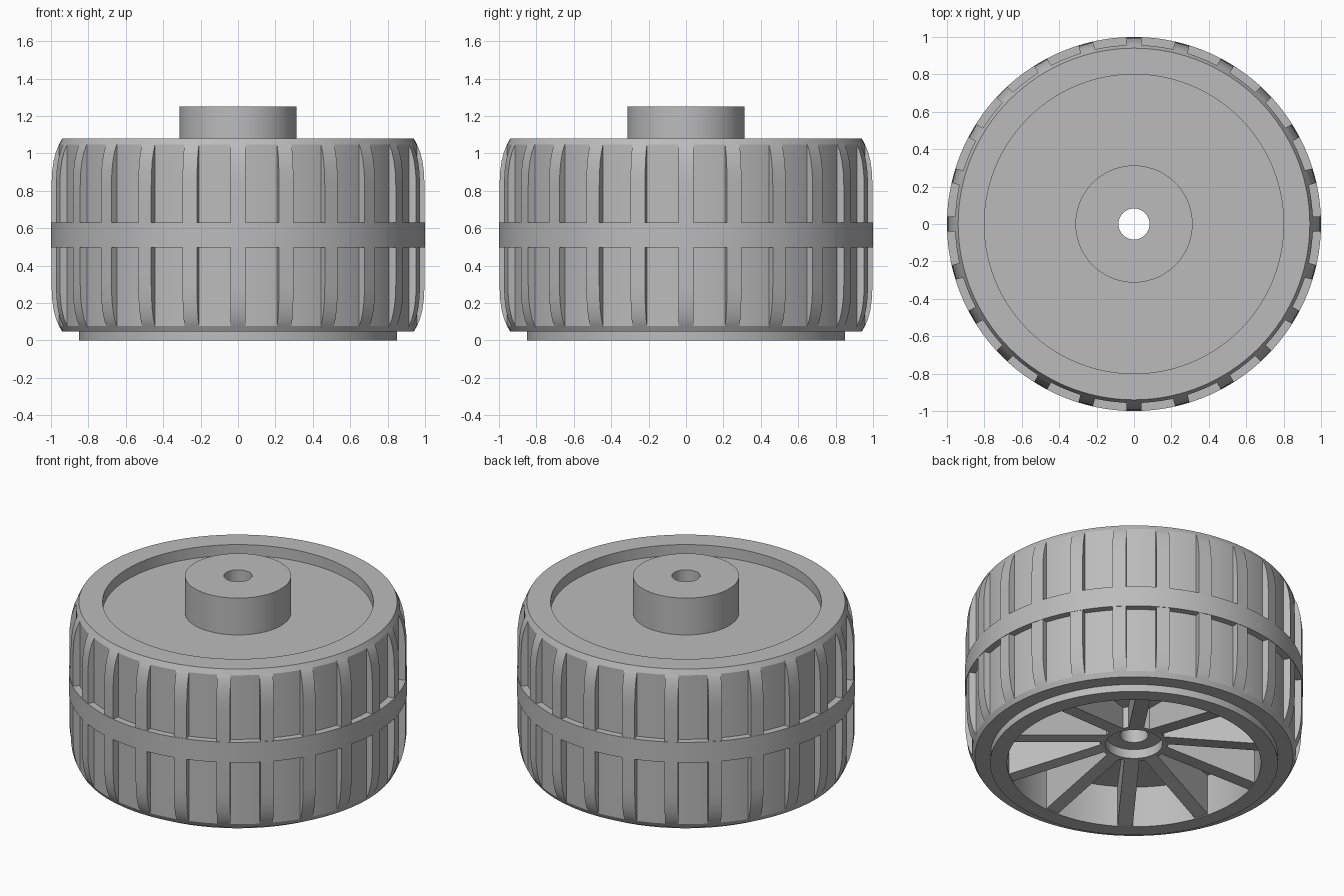
import bpy, bmesh, math
from mathutils import Matrix, Vector

cube = bpy.data.objects.get("Cube")
if cube:
    bpy.data.objects.remove(cube, do_unlink=True)

grey = bpy.data.materials.new("plain grey")
grey.use_nodes = True
colour = (0.5, 0.5, 0.5, 1)
grey.diffuse_color = colour
grey.node_tree.nodes["Principled BSDF"].inputs["Base Color"].default_value = colour


def finish(bm, name):
    bmesh.ops.remove_doubles(bm, verts=bm.verts, dist=0.0002)
    bmesh.ops.recalc_face_normals(bm, faces=bm.faces)
    mesh = bpy.data.meshes.new(name)
    bm.to_mesh(mesh)
    bm.free()
    mesh.materials.append(grey)
    ob = bpy.data.objects.new(name, mesh)
    bpy.context.collection.objects.link(ob)
    bpy.ops.object.select_all(action='DESELECT')
    ob.select_set(True)
    bpy.context.view_layer.objects.active = ob
    bpy.ops.object.shade_smooth_by_angle(angle=math.radians(25))
    return ob


def lathe(name, profile, steps=120):
    """Spin a closed (radius, height) outline around the axle."""
    bm = bmesh.new()
    verts = [bm.verts.new((r, 0, z)) for r, z in profile]
    edges = [bm.edges.new((verts[i - 1], verts[i])) for i in range(len(verts))]
    bmesh.ops.spin(bm, geom=verts + edges, cent=(0, 0, 0), axis=(0, 0, 1),
                   angle=math.tau, steps=steps, use_merge=True)
    return finish(bm, name)


def radial_plates(name, profile, width, count, start=0.0):
    """Thicken a (radius, height) outline and repeat it around the axle."""
    bm = bmesh.new()
    for i in range(count):
        turn = Matrix.Rotation(math.radians(start) + math.tau * i / count, 3, 'Z')
        sides = [[bm.verts.new(turn @ Vector((r, y, z))) for r, z in profile]
                 for y in (-width / 2, width / 2)]
        for side in sides:
            bm.faces.new(side)
        a, b = sides
        for k in range(len(a)):
            bm.faces.new((a[k - 1], a[k], b[k], b[k - 1]))
    return finish(bm, name)


# Hub, top disc and hollow underside with its rim
lathe("wheel_core", [
    (0.083, 1.25), (0.313, 1.25), (0.313, 1.01), (0.80, 1.01), (0.80, 0.05),
    (0.85, 0.05), (0.85, 0), (0.75, 0), (0.75, 0.27), (0.20, 0.27),
    (0.20, 0.13), (0.168, 0.13), (0.168, 0.19), (0.083, 0.19)])

# Tyre body with chamfered shoulders
lathe("tyre", [
    (0.80, 1.08), (0.94, 1.08), (0.957, 1.047), (0.957, 0.077),
    (0.94, 0.047), (0.80, 0.047)])

# Raised centre band
lathe("centre_band", [(0.94, 0.63), (1, 0.63), (1, 0.497), (0.94, 0.497)])

# Tread ribs, rounded at both shoulders
middle = 0.562
shoulder = [(0.94, 1.07), (0.957, 1.047), (0.973, 1.01), (0.986, 0.96),
            (0.994, 0.90), (0.997, 0.83)]
rib = shoulder + [(r, 2 * middle - z) for r, z in reversed(shoulder)]
radial_plates("tread_ribs", rib, 0.08, 24)

# Spokes under the wheel, sloping inward to the hub
radial_plates("spokes", [(0.18, 0.131), (0.76, 0.004), (0.76, 0.28), (0.18, 0.28)],
              0.09, 10, start=18)
